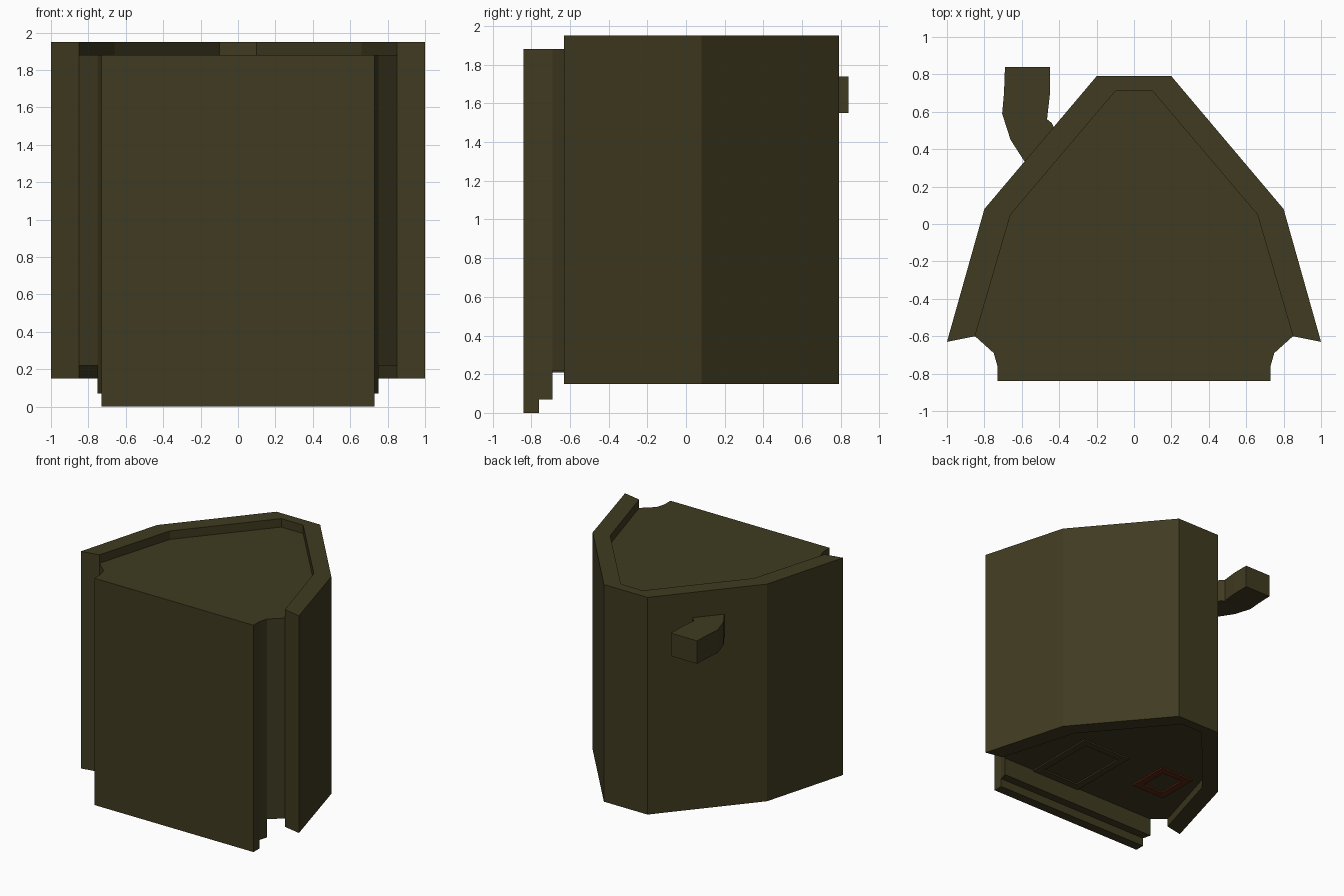
import bpy, bmesh

if "Cube" in bpy.data.objects:
    bpy.data.objects.remove(bpy.data.objects["Cube"])


def material(name, rgb):
    m = bpy.data.materials.new(name)
    m.diffuse_color = (*rgb, 1)
    m.use_nodes = True
    m.node_tree.nodes["Principled BSDF"].inputs["Base Color"].default_value = m.diffuse_color
    return m


OLIVE = material("olive", (0.05, 0.043, 0.015))
RED = material("dark_red", (0.1, 0.02, 0.006))


def make(name, faces, mat):
    """Object from a list of coordinate loops, welded, with normals outward."""
    bm = bmesh.new()
    for loop in faces:
        bm.faces.new([bm.verts.new(p) for p in loop])
    bmesh.ops.remove_doubles(bm, verts=bm.verts[:], dist=1e-4)
    bmesh.ops.recalc_face_normals(bm, faces=bm.faces[:])
    me = bpy.data.meshes.new(name)
    bm.to_mesh(me)
    bm.free()
    me.materials.append(mat)
    ob = bpy.data.objects.new(name, me)
    bpy.context.collection.objects.link(ob)
    return ob


def at(pts, z):
    return [(x, y, z) for x, y in pts]


def wall(a, b, z0, z1):
    return [(*a, z0), (*b, z0), (*b, z1), (*a, z1)]


def mirrored(half):
    return half + [(-x, y) for x, y in reversed(half)]


def prism(name, pts, z0, z1, mat):
    sides = [wall(pts[i - 1], pts[i], z0, z1) for i in range(len(pts))]
    return make(name, [at(pts, z0), at(pts, z1)] + sides, mat)


# Heights of the outer rim and of the recessed top and floor
BOT, FLOOR, DECK, TOP = 0.15, 0.22, 1.88, 1.95
outer = mirrored([(1, -0.63), (0.8, 0.08), (0.2, 0.79)])
inner = mirrored([(0.85, -0.6), (0.66, 0.05), (0.1, 0.71)])
faces = []

# Wraparound shell with raised rim at top and bottom
for i in range(len(outer) - 1):
    o0, o1, n0, n1 = outer[i], outer[i + 1], inner[i], inner[i + 1]
    faces += [wall(o0, o1, BOT, TOP), wall(n0, n1, DECK, TOP), wall(n0, n1, BOT, FLOOR)]
    faces += [at([o0, o1, n1, n0], z) for z in (BOT, TOP)]
for o, n in ((outer[0], inner[0]), (outer[-1], inner[-1])):
    faces.append([(*o, BOT), (*n, BOT), (*n, FLOOR), (*n, DECK), (*n, TOP), (*o, TOP)])

# Top deck and floor
front = [(0.75, -0.69), (0.73, -0.76), (0.73, -0.84)]
faces.append(at(inner + [(-x, y) for x, y in front] + front[::-1], DECK))
faces.append(at(inner + [(-0.75, -0.69), (0.75, -0.69)], FLOOR))

# Front block sides, each strip reaching lower than the last
rail = [inner[0]] + front
for (a, b), z in zip(zip(rail, rail[1:]), (FLOOR, 0.07, 0)):
    for s in (1, -1):
        faces.append(wall((a[0] * s, a[1]), (b[0] * s, b[1]), z, DECK))

# Stepped underside and front face
steps = [(0.75, -0.69, FLOOR), (0.75, -0.69, 0.07), (0.73, -0.76, 0.07),
         (0.73, -0.76, 0), (0.73, -0.84, 0), (0.73, -0.84, DECK)]
for (x0, y0, z0), (x1, y1, z1) in zip(steps, steps[1:]):
    faces.append([(x0, y0, z0), (x1, y1, z1), (-x1, y1, z1), (-x0, y0, z0)])
make("main_body", faces, OLIVE)

# Bent arm on the back left, rooted just inside the shell
prism("side_arm", [(-0.69, 0.84), (-0.45, 0.84), (-0.45, 0.69), (-0.465, 0.56),
                   (-0.44, 0.54), (-0.42, 0.5), (-0.42, 0.48), (-0.57, 0.31),
                   (-0.66, 0.45), (-0.705, 0.59), (-0.695, 0.7)], 1.55, 1.74, OLIVE)


# Raised rectangular frames on the underside
def frame(name, x0, x1, y0, y1, t, mat):
    o = [(x0, y0), (x1, y0), (x1, y1), (x0, y1)]
    n = [(x0 + t, y0 + t), (x1 - t, y0 + t), (x1 - t, y1 - t), (x0 + t, y1 - t)]
    z = FLOOR - 0.012
    fs = []
    for i in range(4):
        fs += [wall(o[i - 1], o[i], z, FLOOR), wall(n[i - 1], n[i], z, FLOOR)]
        fs += [at([o[i - 1], o[i], n[i], n[i - 1]], h) for h in (z, FLOOR)]
    make(name, fs, mat)


frame("hatch_frame", 0.0, 0.46, -0.69, -0.06, 0.06, OLIVE)
frame("small_red_frame", -0.6, -0.29, -0.36, 0.0, 0.06, RED)
